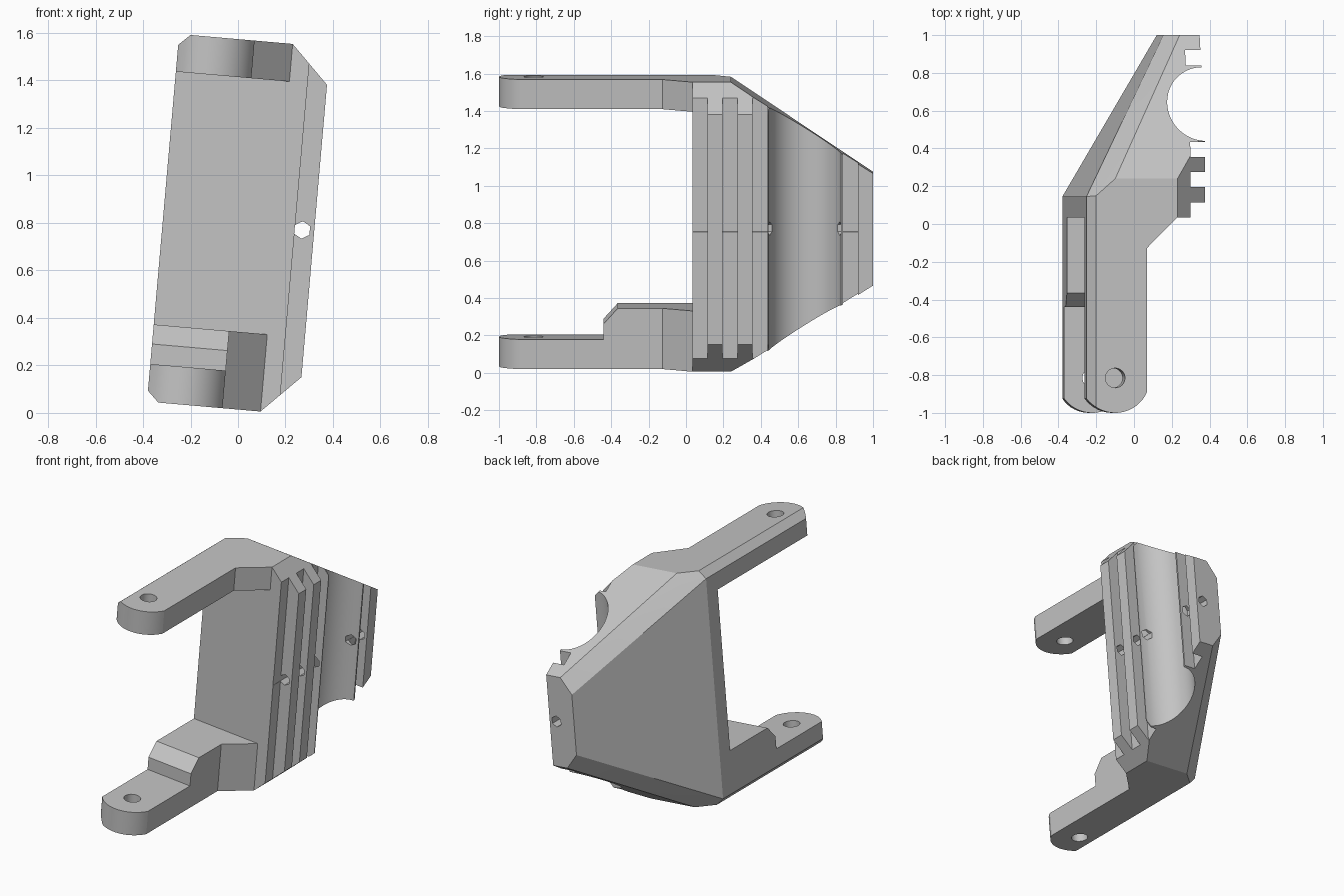
import bpy, bmesh, math
from mathutils import Matrix

cube = bpy.data.objects.get("Cube")
if cube:
    bpy.data.objects.remove(cube, do_unlink=True)

grey = bpy.data.materials.new("light grey")
grey.use_nodes = True
COLOUR = (0.55, 0.55, 0.55, 1)
grey.diffuse_color = COLOUR
grey.node_tree.nodes["Principled BSDF"].inputs["Base Color"].default_value = COLOUR

# The bracket is drawn upright around its mid-height, then leaned sideways
LEAN = Matrix.Rotation(math.radians(5), 4, "Y") @ Matrix.Translation((0, 0, 0.791))


def make_object(name, bm):
    bmesh.ops.recalc_face_normals(bm, faces=bm.faces[:])
    mesh = bpy.data.meshes.new(name)
    bm.to_mesh(mesh)
    bm.free()
    mesh.materials.append(grey)
    obj = bpy.data.objects.new(name, mesh)
    bpy.context.collection.objects.link(obj)
    return obj


def prism(name, outline, lo, hi, axis="z"):
    """Extrude a 2D outline along an axis."""
    place = {"x": lambda a, b, t: (t, a, b),
             "y": lambda a, b, t: (a, t, b),
             "z": lambda a, b, t: (a, b, t)}[axis]
    bm = bmesh.new()
    face = bm.faces.new([bm.verts.new(place(a, b, lo)) for a, b in outline])
    top = bmesh.ops.extrude_face_region(bm, geom=[face])["geom"]
    offset = place(0, 0, hi - lo)
    bmesh.ops.translate(bm, vec=offset, verts=[v for v in top if isinstance(v, bmesh.types.BMVert)])
    return make_object(name, bm)


def circle(cx, cy, r, n, start=0.0, sweep=math.tau):
    steps = n if sweep == math.tau else n - 1
    angles = [start + sweep * i / steps for i in range(n)]
    return [(cx + r * math.cos(a), cy + r * math.sin(a)) for a in angles]


def box(lo, hi):
    return [(lo[0], lo[1]), (hi[0], lo[1]), (hi[0], hi[1]), (lo[0], hi[1])]


def cut(obj, *cutters):
    for cutter in cutters:
        cutter.hide_render = True
        mod = obj.modifiers.new("cut", "BOOLEAN")
        mod.operation, mod.solver, mod.object = "DIFFERENCE", "EXACT", cutter
        bpy.context.view_layer.objects.active = obj
        bpy.ops.object.modifier_apply(modifier=mod.name)
        bpy.data.objects.remove(cutter, do_unlink=True)


def finish(obj):
    obj.data.transform(LEAN)
    bpy.ops.object.select_all(action="DESELECT")
    obj.select_set(True)
    bpy.context.view_layer.objects.active = obj
    bpy.ops.object.shade_smooth_by_angle(angle=math.radians(15))


LEFT, INNER, SHOULDER, SIDE = -0.386, -0.067, 0.094, 0.253
FRONT, TOP, ARM_BASE = 0.035, 0.777, 0.618
HOLE = (-0.237, -0.815)

# Main body: tapered solid, symmetric above and below its middle
half = [(LEFT, FRONT, 0.731), (-0.338, FRONT, TOP), (SHOULDER, FRONT, TOP), (SIDE, FRONT, ARM_BASE),
        (LEFT, 0.145, 0.731), (-0.338, 0.15, TOP), (-0.237, 0.24, TOP), (SHOULDER, 0.24, TOP),
        (SIDE, 0.495, ARM_BASE), (0.069, 1, 0.2), (0.147, 1, 0.301), (SIDE, 1, 0.301)]
bm = bmesh.new()
for x, y, z in half:
    for s in (1, -1):
        bm.verts.new((x, y, s * z))
bmesh.ops.convex_hull(bm, input=bm.verts[:])
bmesh.ops.dissolve_limit(bm, angle_limit=math.radians(1), verts=bm.verts[:], edges=bm.edges[:])
body = make_object("main_body", bm)

# Side grooves, round channel and hexagonal bolt hole
for y0, y1 in ((-0.1, 0.115), (0.195, 0.275), (0.355, 0.435), (0.84, 0.92)):
    cut(body, prism("groove_cutter", box((0.171, y0), (0.4, y1)), -1, 1))
cut(body, prism("channel_cutter", circle(0.256, 0.635, 0.195, 64), -1, 1))
cut(body, prism("bolt_cutter", circle(0.202, 0, 0.037, 6, math.pi / 6), -0.2, 1.2, "y"))
finish(body)


# Arms: rounded tip, flared root, chamfered outer edge, pin hole
def flared_root():
    return [(INNER, -0.126), (SHOULDER, FRONT), (LEFT, FRONT)]


reach_left = math.acos((LEFT - HOLE[0]) / 0.185)
reach_right = math.acos((INNER - HOLE[0]) / 0.185)
tip = circle(*HOLE, 0.185, 22, -reach_left, reach_left - reach_right)
for name, s in (("upper_arm", 1), ("lower_arm", -1)):
    arm = prism(name, tip + flared_root(), s * ARM_BASE, s * TOP)
    corner = [(-0.482, s * 0.639), (-0.242, s * 0.869), (-0.482, s * 0.869)]
    cut(arm, prism("chamfer_cutter", corner, -1.2, 0.2, "y"),
        prism("pin_cutter", circle(*HOLE, 0.052, 32), -1, 1))
    finish(arm)

# Raised step on the lower arm with a sloped front edge
step = prism("lower_arm_step", [(LEFT, -0.44), (INNER, -0.44)] + flared_root(), -ARM_BASE, -0.451)
slope = [(-0.515, -0.616), (-0.29, -0.3685), (-0.515, -0.3685)]
cut(step, prism("slope_cutter", slope, -1, 1, "x"))
finish(step)
